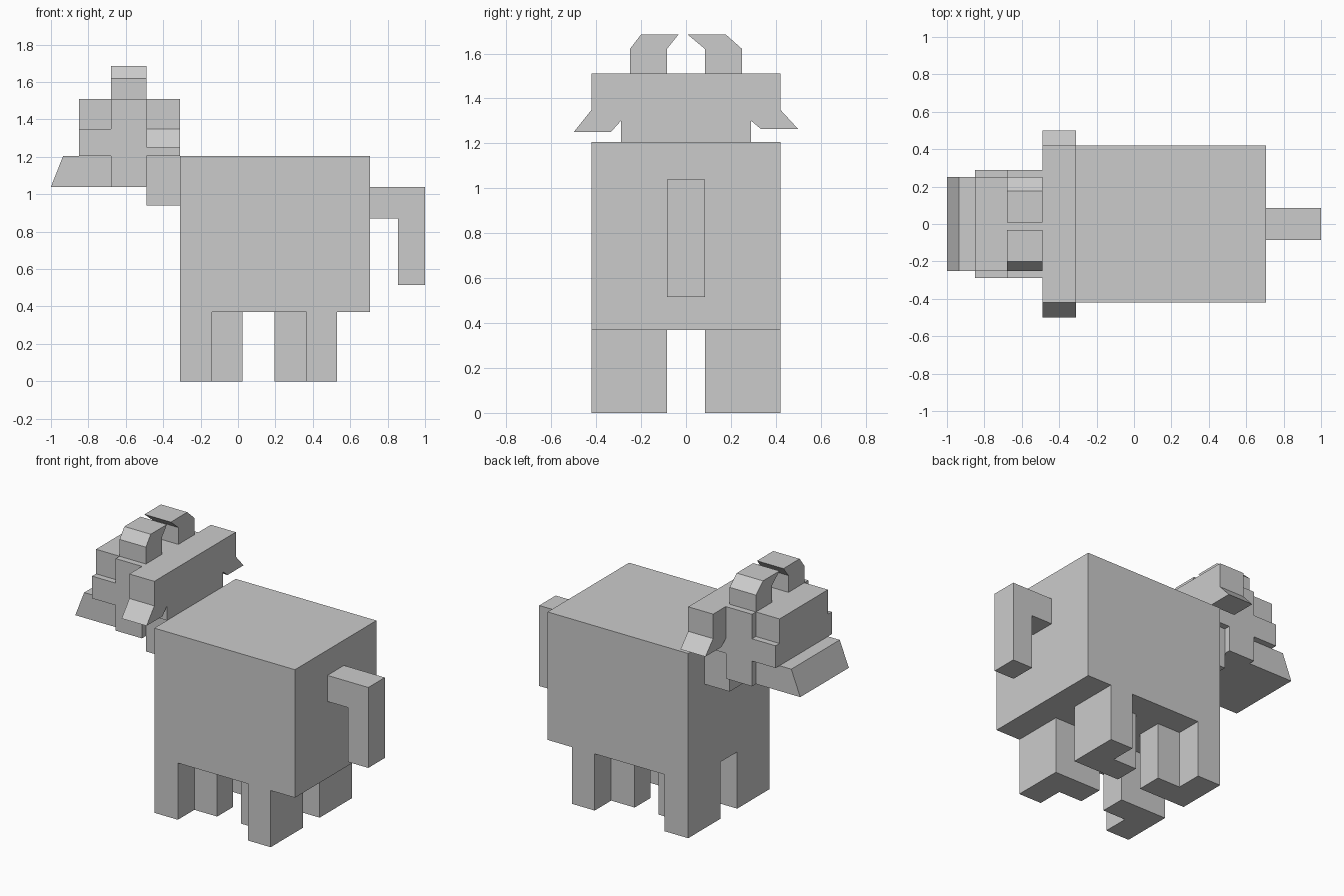
import bpy
import bmesh
from mathutils import Vector

cube = bpy.data.objects.get("Cube")
if cube:
    bpy.data.objects.remove(cube, do_unlink=True)

GREY = (0.6, 0.6, 0.6, 1.0)
hide = bpy.data.materials.new("plain grey")
hide.use_nodes = True
hide.diffuse_color = GREY
hide.node_tree.nodes["Principled BSDF"].inputs["Base Color"].default_value = GREY


def prism(name, outline, start, end, axis):
    """Extrude a 2D outline from start to end along x (yz outline), y (xz) or z (xy)."""
    place = {
        "x": lambda a, b: Vector((start, a, b)),
        "y": lambda a, b: Vector((a, start, b)),
        "z": lambda a, b: Vector((a, b, start)),
    }[axis]
    step = Vector([end - start if axis == k else 0 for k in "xyz"])
    bm = bmesh.new()
    base = bm.faces.new([bm.verts.new(place(a, b)) for a, b in outline])
    grown = bmesh.ops.extrude_face_region(bm, geom=[base], use_keep_orig=True)
    moved = [g for g in grown["geom"] if isinstance(g, bmesh.types.BMVert)]
    bmesh.ops.translate(bm, verts=moved, vec=step)
    bmesh.ops.recalc_face_normals(bm, faces=bm.faces)
    mesh = bpy.data.meshes.new(name)
    bm.to_mesh(mesh)
    bm.free()
    mesh.materials.append(hide)
    obj = bpy.data.objects.new(name, mesh)
    bpy.context.collection.objects.link(obj)
    return obj


def block(name, x0, x1, half_width, z0, z1):
    """Box centred on y = 0."""
    return prism(name, [(x0, z0), (x1, z0), (x1, z1), (x0, z1)],
                 -half_width, half_width, "y")


# Trunk and hooked tail
block("body", -0.31, 0.705, 0.42, 0.37, 1.205)
prism("tail", [(0.705, 0.87), (0.855, 0.87), (0.855, 0.515), (1.0, 0.515),
               (1.0, 1.04), (0.705, 1.04)], -0.085, 0.085, "y")

# L-shaped legs: a full-depth column with a shorter one set against its inner side
for side, s in (("right", -1), ("left", 1)):
    for name, outer, joint, inner in (("front", -0.31, -0.14, 0.025),
                                      ("hind", 0.53, 0.365, 0.195)):
        prism(f"{side}_{name}_leg",
              [(outer, 0.42 * s), (joint, 0.42 * s), (joint, 0.25 * s),
               (inner, 0.25 * s), (inner, 0.085 * s), (outer, 0.085 * s)],
              0, 0.37, "z")

# Neck and stepped head
block("neck", -0.49, -0.31, 0.25, 0.94, 1.205)
block("head_middle", -0.68, -0.49, 0.29, 1.04, 1.51)
block("brow", -0.85, -0.68, 0.25, 1.35, 1.51)
block("cheeks", -0.85, -0.68, 0.29, 1.205, 1.35)
prism("muzzle", [(-1.0, 1.04), (-0.68, 1.04), (-0.68, 1.205), (-0.935, 1.205)],
      -0.25, 0.25, "y")

# Back of the head with drooping, flared ears in one profile
def ear(s, tip_z):
    return [(0.42 * s, 1.51), (0.42 * s, 1.35), (0.5 * s, tip_z),
            (0.335 * s, tip_z), (0.29 * s, 1.30), (0.29 * s, 1.205)]


prism("ears", ear(-1, 1.25) + ear(1, 1.263)[::-1], -0.49, -0.31, "x")

# Horns bending towards each other
for side, s, top_out, top_in in (("right", -1, 0.2, 0.033),
                                 ("left", 1, 0.177, 0.007)):
    prism(f"{side}_horn",
          [(0.25 * s, 1.51), (0.25 * s, 1.62), (top_out * s, 1.685),
           (top_in * s, 1.685), (0.085 * s, 1.62), (0.085 * s, 1.51)],
          -0.68, -0.49, "x")
